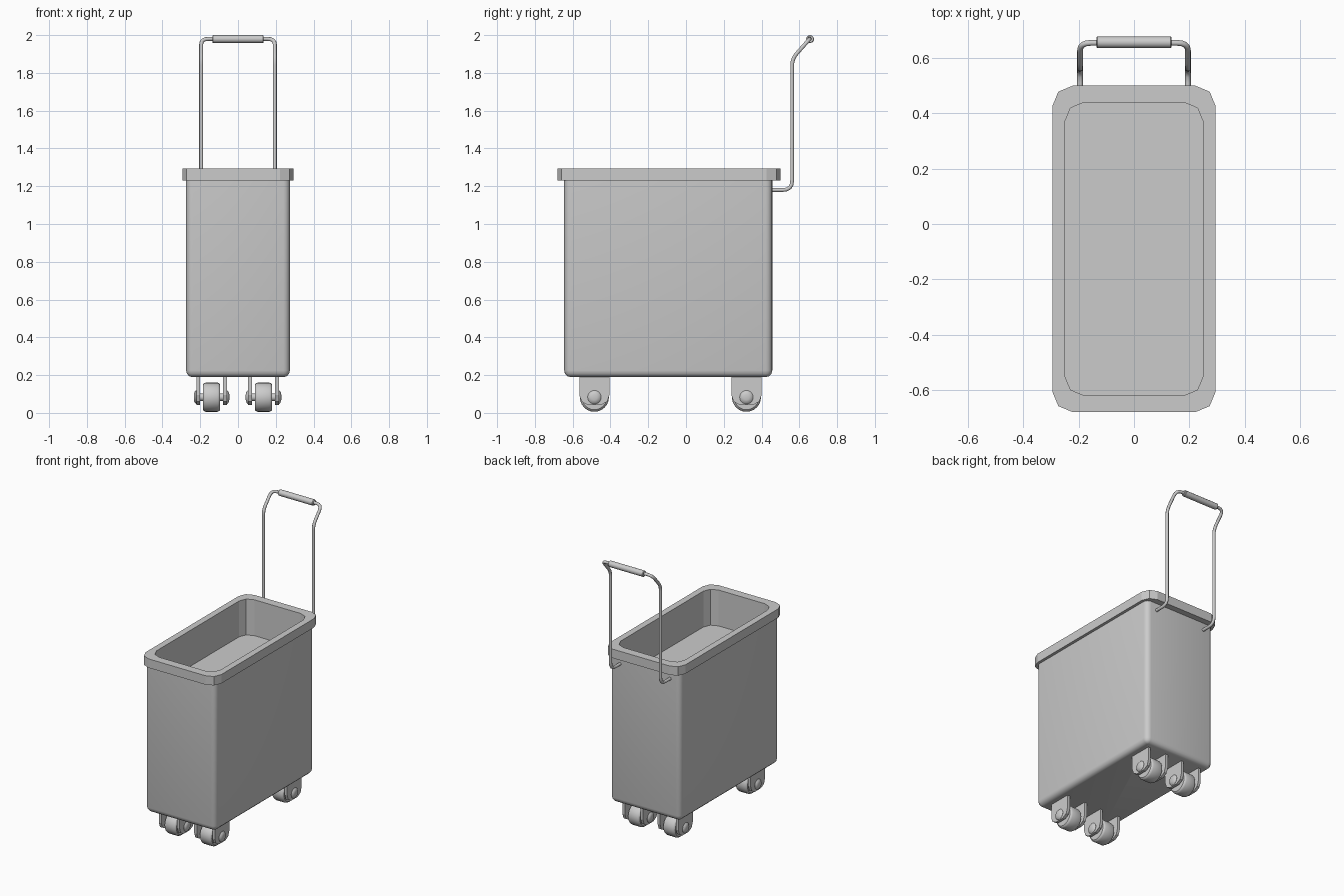
import bpy, bmesh, math
from mathutils import Vector

if "Cube" in bpy.data.objects:
    bpy.data.objects.remove(bpy.data.objects["Cube"])


def rounded_rect(hx, y0, y1, r, z, seg):
    """Outline with rounded corners, counter-clockwise from above."""
    pts = []
    corners = [(hx - r, y1 - r), (-hx + r, y1 - r), (-hx + r, y0 + r), (hx - r, y0 + r)]
    for k, (cx, cy) in enumerate(corners):
        for i in range(seg + 1):
            a = math.pi / 2 * (k + i / seg)
            pts.append((cx + r * math.cos(a), cy + r * math.sin(a), z))
    return pts


def loft(name, rings, cap_start=False, cap_end=False, angle=None):
    """Skin a list of equal-length rings into a mesh object."""
    bm = bmesh.new()
    loops = [[bm.verts.new(p) for p in ring] for ring in rings]
    n = len(loops[0])
    for a, b in zip(loops, loops[1:]):
        for i in range(n):
            bm.faces.new((a[i], a[(i + 1) % n], b[(i + 1) % n], b[i]))
    if cap_start:
        bm.faces.new(loops[0][::-1])
    if cap_end:
        bm.faces.new(loops[-1])
    mesh = bpy.data.meshes.new(name)
    bm.to_mesh(mesh)
    bm.free()
    obj = bpy.data.objects.new(name, mesh)
    bpy.context.collection.objects.link(obj)
    if angle:
        bpy.ops.object.select_all(action='DESELECT')
        obj.select_set(True)
        bpy.context.view_layer.objects.active = obj
        bpy.ops.object.shade_smooth_by_angle(angle=math.radians(angle))
    return obj


def lathe_x(name, profile, y, z, sides=24, angle=35):
    """Revolve (x, radius) pairs about an axis parallel to x."""
    rings = [[(x, y + r * math.cos(2 * math.pi * i / sides),
               z + r * math.sin(2 * math.pi * i / sides)) for i in range(sides)]
             for x, r in profile]
    return loft(name, rings, True, True, angle)


def fillet(points, radii, seg=4):
    """Round the inner corners of a path."""
    pts = [Vector(p) for p in points]
    out = [pts[0]]
    for a, b, c, r in zip(pts, pts[1:], pts[2:], radii):
        p, q = b + (a - b).normalized() * r, b + (c - b).normalized() * r
        for i in range(seg + 1):
            t = i / seg
            out.append(p * (1 - t) ** 2 + b * 2 * t * (1 - t) + q * t * t)
    return out + [pts[-1]]


def tube(name, path, radius, sides=10):
    """Sweep a circle along a path."""
    rings, normal = [], Vector((1, 0, 0))
    for i, p in enumerate(path):
        t = (path[min(i + 1, len(path) - 1)] - path[max(i - 1, 0)]).normalized()
        normal = (normal - t * normal.dot(t)).normalized()
        side = t.cross(normal)
        rings.append([p + radius * (normal * math.cos(a) + side * math.sin(a))
                      for a in (2 * math.pi * k / sides for k in range(sides))])
    return loft(name, rings, True, True, 40)


# Bin body: straight walls, softly rounded corners and bottom edge
R = 0.035
rings = []
for i in range(4):
    a = math.pi / 2 * i / 3
    d = (R - 0.003) * (1 - math.sin(a))
    rings.append(rounded_rect(0.275 - d, -0.645 + d, 0.457 - d, R - d,
                              0.19 + R * (1 - math.cos(a)), 4))
rings.append(rounded_rect(0.275, -0.645, 0.457, R, 1.235, 4))
loft("bin_body", rings, cap_start=True, angle=35)

# Faceted rim with the inner well and its raised floor
loft("bin_rim", [
    rounded_rect(0.25, -0.62, 0.44, 0.07, 1.23, 2),
    rounded_rect(0.295, -0.68, 0.50, 0.073, 1.23, 2),
    rounded_rect(0.295, -0.68, 0.50, 0.073, 1.293, 2),
    rounded_rect(0.25, -0.62, 0.44, 0.07, 1.293, 2),
    rounded_rect(0.25, -0.62, 0.44, 0.07, 1.04, 2),
], cap_end=True)

# Four casters: wheel, two fork plates and domed axle caps
WZ, WR = 0.083, 0.077
for label, wy in (("front", -0.485), ("back", 0.32)):
    for side, wx in (("left", -0.14), ("right", 0.135)):
        tag = f"{label}_{side}"
        lathe_x(f"wheel_{tag}", [(wx - 0.046, 0.055), (wx - 0.046, 0.066),
                                 (wx - 0.041, 0.073), (wx - 0.032, WR),
                                 (wx + 0.032, WR), (wx + 0.041, 0.073),
                                 (wx + 0.046, 0.066), (wx + 0.046, 0.055)], wy, WZ)
        outline = [(0.08, 0.195), (-0.08, 0.195), (-0.08, 0.095), (-0.068, 0.06),
                   (-0.035, 0.042), (0.035, 0.042), (0.068, 0.06), (0.08, 0.095)]
        for s in (-1, 1):
            px = wx + s * 0.071
            loft(f"fork_{tag}_{'inner' if s * wx < 0 else 'outer'}",
                 [[(px + e, wy + y, z) for y, z in outline] for e in (-0.01, 0.01)],
                 True, True)
        lathe_x(f"axle_{tag}", [(wx - 0.094, 0.015), (wx - 0.09, 0.028), (wx - 0.082, 0.036),
                                (wx - 0.066, 0.036), (wx - 0.06, 0.02), (wx + 0.06, 0.02),
                                (wx + 0.066, 0.036), (wx + 0.082, 0.036),
                                (wx + 0.09, 0.028), (wx + 0.094, 0.015)], wy, WZ, 20)

# Bent handle tube: one half mirrored into a full loop
half = [(0.195, 0.44, 1.18), (0.195, 0.562, 1.18), (0.195, 0.562, 1.875), (0.195, 0.655, 1.98)]
corners = half + [(-x, y, z) for x, y, z in reversed(half)]
tube("handle_tube", fillet(corners, [0.05, 0.035, 0.04, 0.04, 0.035, 0.05]), 0.0105)

# Hand grip
lathe_x("handle_grip", [(-0.136, 0.018), (-0.132, 0.021), (0.132, 0.021), (0.136, 0.018)],
        0.657, 1.979, 12)

# Keep normals consistent on every part
for obj in bpy.data.objects:
    bm = bmesh.new()
    bm.from_mesh(obj.data)
    bmesh.ops.recalc_face_normals(bm, faces=bm.faces)
    bm.to_mesh(obj.data)
    bm.free()
# The open rim shell must face up and into the well
rim = bpy.data.objects["bin_rim"].data
if min(rim.polygons, key=lambda p: abs(p.center.z - 1.04)).normal.z < 0:
    rim.flip_normals()
